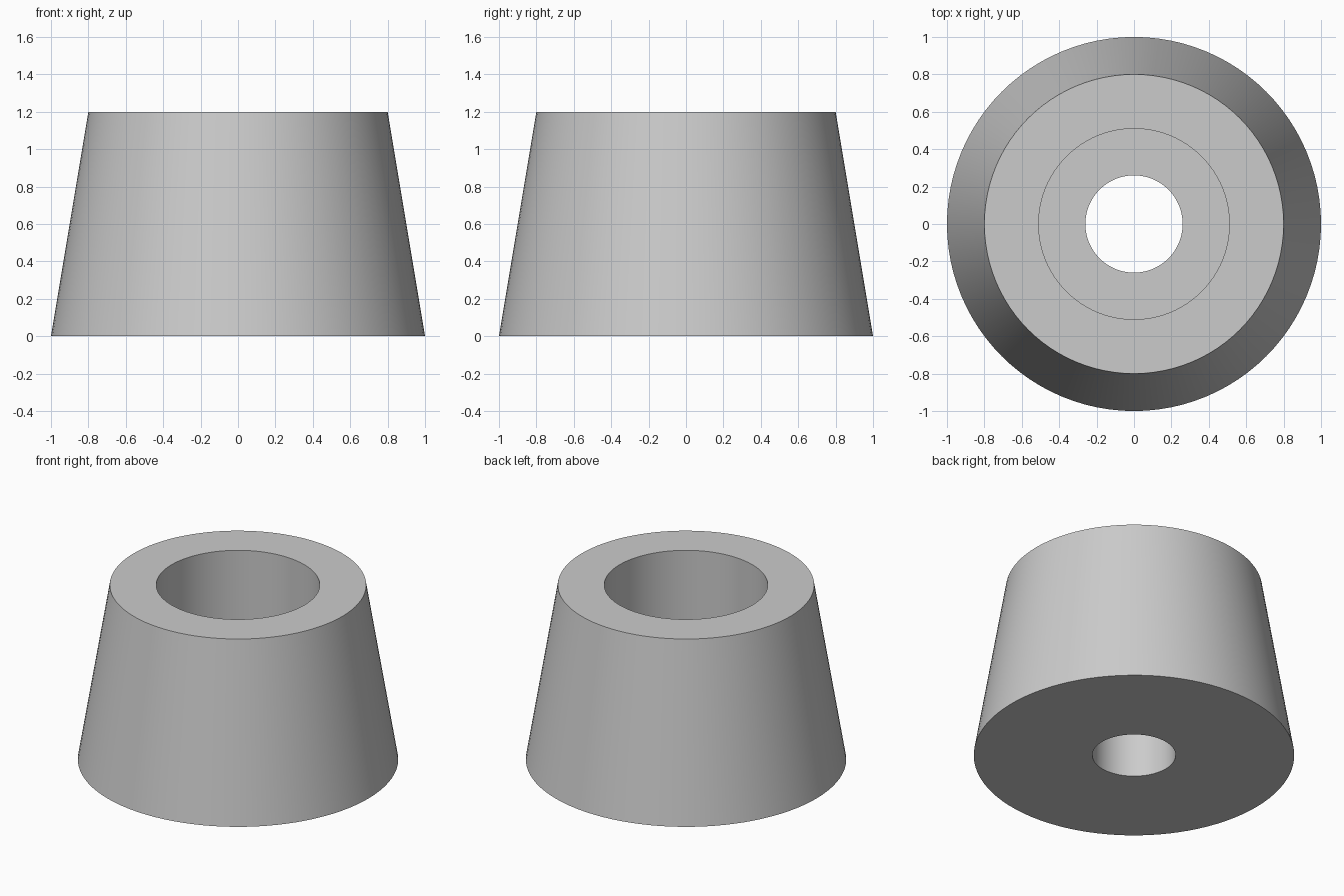
import bpy
import bmesh
from math import pi

cube = bpy.data.objects.get("Cube")
if cube:
    bpy.data.objects.remove(cube, do_unlink=True)

# Plain grey material
grey = bpy.data.materials.new("grey")
grey.use_nodes = True
colour = (0.6, 0.6, 0.6, 1)
grey.diffuse_color = colour
grey.node_tree.nodes["Principled BSDF"].inputs["Base Color"].default_value = colour

# Closed cross-section (radius, height): tapered wall, counterbore, through hole
profile = [(1.0, 0), (0.8, 1.2), (0.51, 1.2), (0.51, 0.4), (0.26, 0.4), (0.26, 0)]

bm = bmesh.new()
verts = [bm.verts.new((r, 0, z)) for r, z in profile]
edges = [bm.edges.new((v, verts[(i + 1) % len(verts)])) for i, v in enumerate(verts)]
bmesh.ops.spin(bm, geom=verts + edges, cent=(0, 0, 0), axis=(0, 0, 1),
               angle=2 * pi, steps=96, use_merge=True)
bmesh.ops.remove_doubles(bm, verts=bm.verts, dist=0.0001)
bmesh.ops.recalc_face_normals(bm, faces=bm.faces)

# Tapered foot with a recessed screw hole
mesh = bpy.data.meshes.new("tapered_foot")
bm.to_mesh(mesh)
bm.free()
mesh.materials.append(grey)
foot = bpy.data.objects.new("tapered_foot", mesh)
bpy.context.collection.objects.link(foot)

bpy.ops.object.select_all(action="DESELECT")
foot.select_set(True)
bpy.context.view_layer.objects.active = foot
bpy.ops.object.shade_smooth_by_angle(angle=pi / 6)
